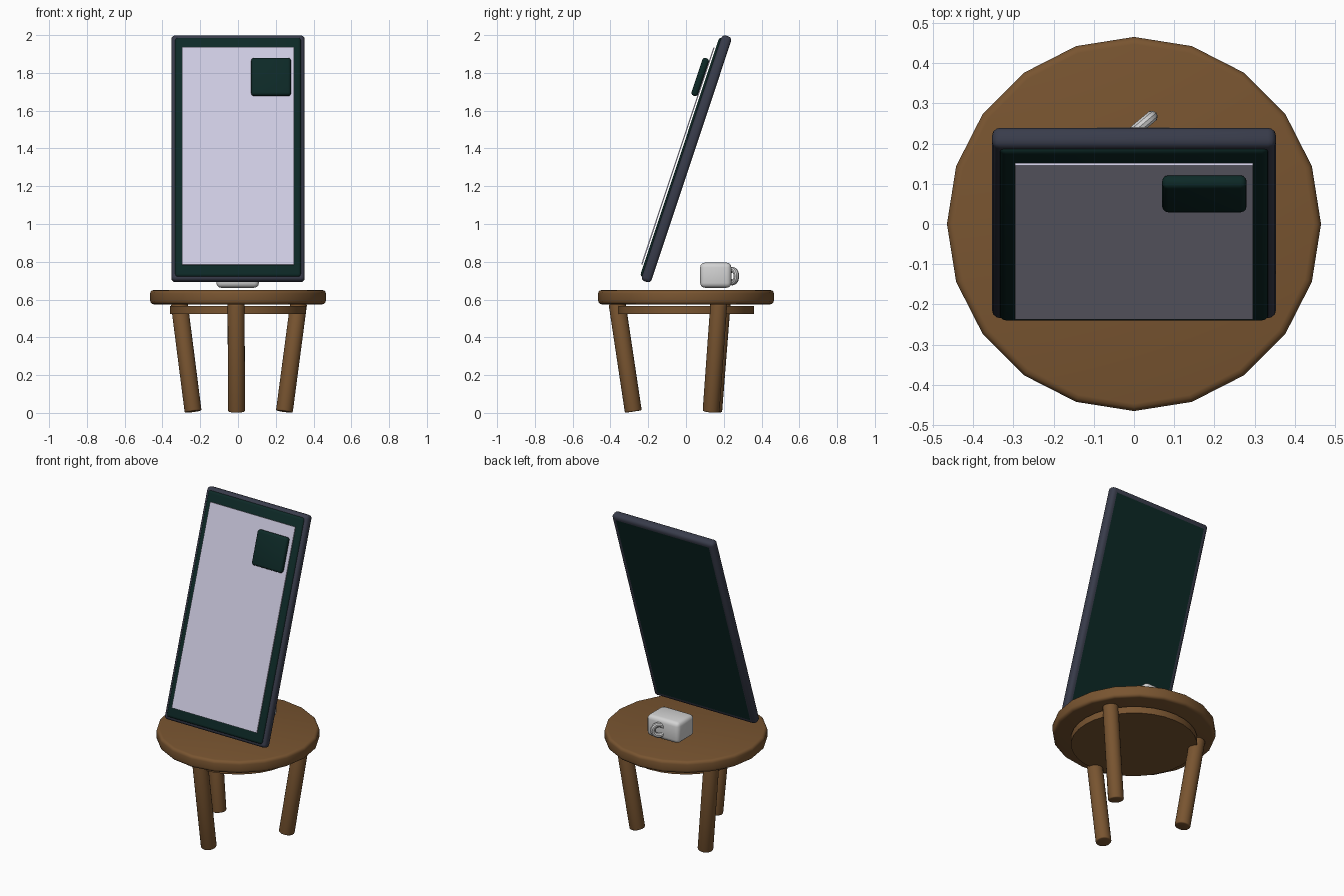
import bpy, bmesh
from math import radians, sin, cos, pi
from mathutils import Matrix, Vector

cube = bpy.data.objects.get("Cube")
if cube:
    bpy.data.objects.remove(cube, do_unlink=True)


def material(name, rgb, rough=0.6):
    m = bpy.data.materials.new(name)
    m.use_nodes = True
    m.diffuse_color = (*rgb, 1)
    m.roughness = rough
    bsdf = m.node_tree.nodes["Principled BSDF"]
    bsdf.inputs["Base Color"].default_value = (*rgb, 1)
    bsdf.inputs["Roughness"].default_value = rough
    return m


wood = material("brown wood", (0.19, 0.09, 0.03))
slate = material("dark slate", (0.04, 0.045, 0.07))
green = material("deep green", (0.004, 0.022, 0.02))
lilac = material("pale lilac", (0.62, 0.6, 0.76))
white = material("off white", (0.65, 0.65, 0.65))


def finish(name, bm, mats, matrix=Matrix()):
    mesh = bpy.data.meshes.new(name)
    bm.to_mesh(mesh)
    bm.free()
    for m in mats:
        mesh.materials.append(m)
    obj = bpy.data.objects.new(name, mesh)
    bpy.context.collection.objects.link(obj)
    obj.matrix_world = matrix
    bpy.ops.object.select_all(action="DESELECT")
    obj.select_set(True)
    bpy.context.view_layer.objects.active = obj
    bpy.ops.object.shade_smooth_by_angle(angle=radians(35))
    return obj


def rounded_box(size, centre=(0, 0, 0), bevel=0.0, segments=3):
    bm = bmesh.new()
    bmesh.ops.create_cube(bm, size=1)
    bmesh.ops.scale(bm, vec=size, verts=bm.verts)
    bmesh.ops.translate(bm, vec=centre, verts=bm.verts)
    if bevel:
        bmesh.ops.bevel(bm, geom=bm.edges[:], offset=bevel, segments=segments,
                        profile=0.5, affect="EDGES")
    return bm


def disc(name, radius, depth, z, sides, bevel, matrix=None):
    bm = bmesh.new()
    bmesh.ops.create_cone(bm, cap_ends=True, segments=sides, radius1=radius,
                          radius2=radius, depth=depth)
    rims = [e for e in bm.edges if abs(e.verts[0].co.z - e.verts[1].co.z) < depth / 2]
    if bevel:
        bmesh.ops.bevel(bm, geom=rims, offset=bevel, segments=3, profile=0.5,
                        affect="EDGES")
    return finish(name, bm, [wood], matrix or Matrix.Translation((0, 0, z)))


# Table top and the brace disc under it
disc("table_top", 0.465, 0.075, 0.6125, 20, 0.018)
disc("table_brace", 0.36, 0.042, 0.544, 32, 0)

# Three splayed legs
for i, name in enumerate(("front_leg", "left_leg", "right_leg")):
    a = radians(-91.6 + 120 * i)
    out = Vector((cos(a), sin(a), 0))
    low = out * 0.279 + Vector((0, 0, 0.007))
    high = out * 0.365 + Vector((0, 0, 0.58))
    axis = high - low
    place = Matrix.Translation((low + high) / 2) @ axis.to_track_quat("Z", "Y").to_matrix().to_4x4()
    disc(name, 0.045, axis.length, 0, 20, 0.007, place)

# Leaning panel: everything below shares one tilted frame
tilt = Matrix.Translation((0, 0.0025, 1.345)) @ Matrix.Rotation(radians(-18.4), 4, "X")

bm = rounded_box((0.706, 0.055, 1.37), bevel=0.02)
back = max(bm.faces, key=lambda f: f.calc_center_median().y)
bmesh.ops.inset_region(bm, faces=[back], thickness=0.014)
back.material_index = 1
finish("panel_frame", bm, [slate, green], tilt)

finish("panel_front", rounded_box((0.668, 0.038, 1.335), (0, -0.019, 0), 0.016),
       [green], tilt)
finish("screen", rounded_box((0.592, 0.006, 1.212), (0, -0.048, 0)), [lilac], tilt)


# Raised square on the screen, with rounded outline
finish("raised_square", rounded_box((0.21, 0.036, 0.21), (0.175, -0.068, 0.434), 0.015),
       [green], tilt)

# Small rounded cup behind the panel
finish("cup", rounded_box((0.225, 0.165, 0.133), (-0.002, 0.1575, 0.729), 0.025), [white])

# Cup handle: a ring half sunk in the back wall
bm = bmesh.new()
ring, tube = 20, 10
grid = []
for i in range(ring):
    a = 2 * pi * i / ring
    spin = Matrix.Rotation(a, 4, "Y")
    grid.append([bm.verts.new(spin @ Vector((0.034 + 0.015 * cos(2 * pi * j / tube),
                                             0.015 * sin(2 * pi * j / tube), 0)))
                 for j in range(tube)])
for i in range(ring):
    for j in range(tube):
        k, m = (i + 1) % ring, (j + 1) % tube
        bm.faces.new((grid[i][j], grid[i][m], grid[k][m], grid[k][j]))
bmesh.ops.recalc_face_normals(bm, faces=bm.faces)
finish("cup_handle", bm, [white],
       Matrix.Translation((0.018, 0.245, 0.724)) @ Matrix.Rotation(radians(40), 4, "Z"))
